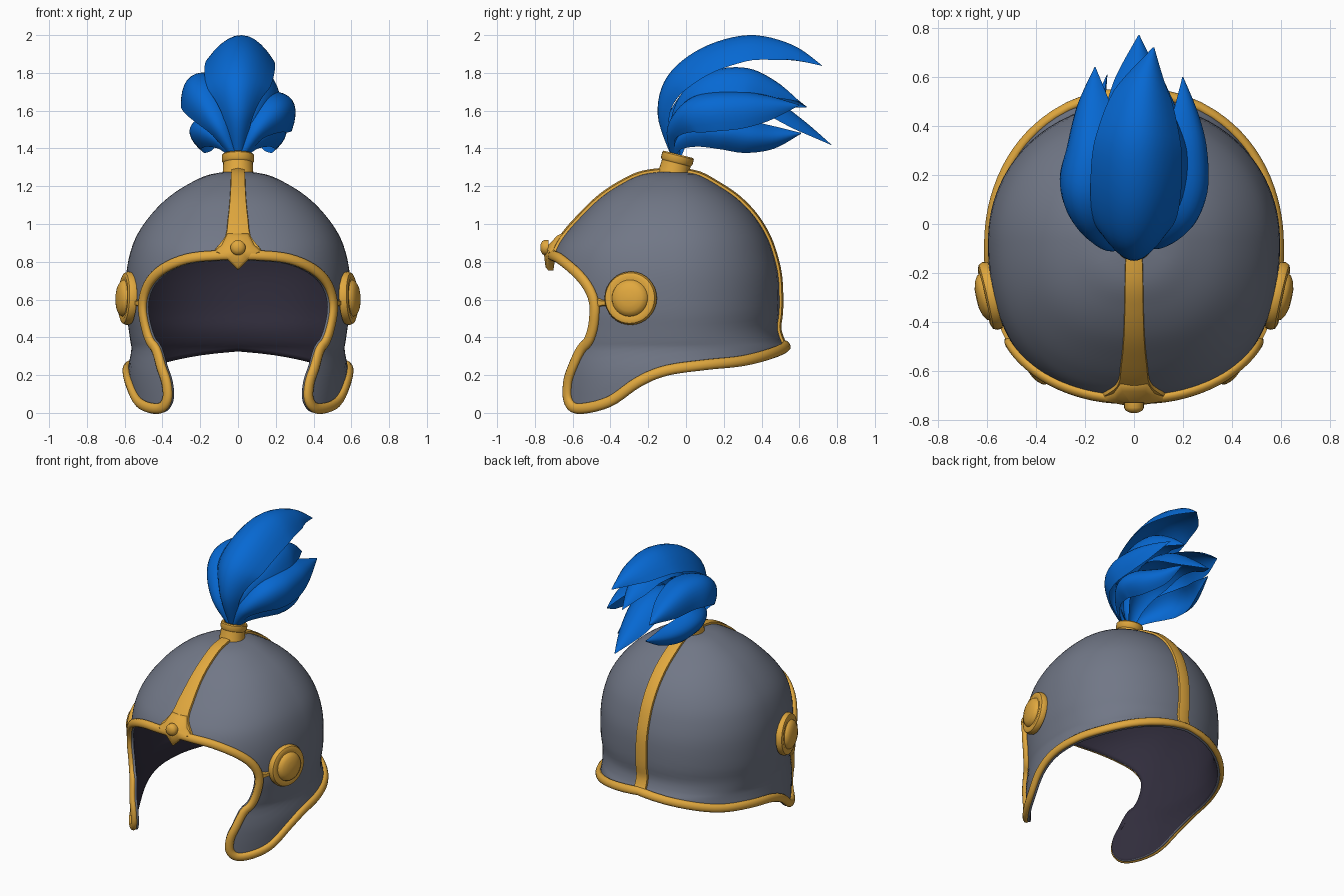
import bpy, bmesh, math
from mathutils import Vector, Matrix

cube = bpy.data.objects.get("Cube")
if cube:
    bpy.data.objects.remove(cube)


def material(name, rgb):
    m = bpy.data.materials.new(name)
    m.use_nodes = True
    m.diffuse_color = (*rgb, 1)
    m.node_tree.nodes["Principled BSDF"].inputs["Base Color"].default_value = (*rgb, 1)
    return m


STEEL = material("steel grey", (0.165, 0.185, 0.24))
DARK = material("dark lining", (0.03, 0.026, 0.045))
GOLD = material("gold trim", (0.75, 0.39, 0.048))
BLUE = material("plume blue", (0.002, 0.14, 0.65))
parts = []


def spline(pts, t):
    """Smooth interpolation through a list of tuples, t in 0..len-1."""
    n = len(pts) - 1
    i = max(0, min(int(t), n - 1))
    f = t - i
    a, b, c, d = (Vector(pts[max(0, min(n, k))]) for k in range(i - 1, i + 3))
    return b + 0.5 * f * (c - a + f * (2 * a - 5 * b + 4 * c - d + f * (3 * (b - c) + d - a)))


def add_mesh(name, bm, mats):
    me = bpy.data.meshes.new(name)
    bm.to_mesh(me)
    bm.free()
    for m in mats:
        me.materials.append(m)
    ob = bpy.data.objects.new(name, me)
    bpy.context.collection.objects.link(ob)
    parts.append(ob)
    return ob


def loft(name, rings, mat, closed=False):
    """Skin over a list of equal rings, either capped or joined end to end."""
    bm = bmesh.new()
    rows = [[bm.verts.new(p) for p in r] for r in rings]
    n = len(rows[0])
    for a, b in zip(rows, rows[1:] + rows[:1] if closed else rows[1:]):
        for i in range(n):
            bm.faces.new((a[i], a[(i + 1) % n], b[(i + 1) % n], b[i]))
    if not closed:
        bm.faces.new(rows[0])
        bm.faces.new(rows[-1])
    bmesh.ops.recalc_face_normals(bm, faces=bm.faces)
    return add_mesh(name, bm, [mat])


def lathe(name, profile, matrix, mat, sides=32):
    angles = [2 * math.pi * i / sides for i in range(sides)]
    rings = [[matrix @ Vector((r * math.cos(a), r * math.sin(a), h)) for a in angles] for r, h in profile]
    return loft(name, rings, mat)


# Helmet form: height, half width, front reach, back reach
CY = -0.07
ROWS = [(1.283, 0, 0, 0), (1.262, .15, .16, .13), (1.21, .265, .275, .23), (1.14, .37, .38, .335),
        (1.05, .46, .475, .425), (.95, .53, .565, .49), (.85, .57, .63, .53), (.72, .593, .66, .56),
        (.55, .593, .67, .565), (.45, .58, .67, .555), (.38, .57, .67, .575), (.33, .565, .67, .605),
        (.2, .585, .67, .62), (0, .57, .67, .62)]


def row_at(z):
    for i in range(len(ROWS) - 1):
        hi, lo = ROWS[i][0], ROWS[i + 1][0]
        if z >= lo:
            return i + (hi - z) / (hi - lo)
    return len(ROWS) - 1


def surface(theta, p):
    """Point on the helmet; theta runs from the front round to the back."""
    z, w, f, b = spline(ROWS, p)
    s, c = math.sin(theta), math.cos(theta)
    n, reach = (2.3, f) if c > 0 else (2.05, b)
    r = 0
    if min(w, reach) > 1e-4:
        r = (abs(s / w) ** n + abs(c / reach) ** n) ** (-1 / n)
    return Vector((r * s, CY - r * c, z))


def normal(theta, p, e=.02):
    around = surface(theta + e, p) - surface(theta - e, p)
    return around.cross(surface(theta, p - e) - surface(theta, p + e)).normalized()


def raised(theta, p, off):
    return surface(theta, p) + normal(theta, p) * off


# Rim: angle, height, and the angle its seam line heads for on the dome
RIM = [(0, .83, 0), (9, .83, 9), (24.5, .81, 24), (39.5, .74, 40), (49.5, .62, 52), (50, .5, 57),
       (46, .38, 61), (38.5, .26, 64), (34, .15, 67), (34.5, .07, 70), (41, .033, 73), (57, .07, 78),
       (72, .16, 85), (87, .22, 95), (107, .245, 110), (128, .265, 128), (148, .305, 148), (180, .35, 180)]
rim = [(math.radians(a), row_at(z), math.radians(t)) for a, z, t in RIM]
COLS, LEVELS = 85, 36
samples = [spline(rim, i * (len(rim) - 1) / COLS) for i in range(COLS + 1)]
edge = [surface(t, p) for t, p, _ in samples]

# Local directions on the rim: outward from the plate, and up onto the plate
frames = []
for i, (theta, p, _) in enumerate(samples):
    along = (edge[min(i + 1, COLS)] - edge[max(i - 1, 0)]).normalized()
    out = normal(theta, p)
    frames.append((out, out.cross(along).normalized()))

# Helmet shell: one half, mirrored, with a dark lining
bm = bmesh.new()
grid = []
for (theta, p, target), point, (out, inward) in zip(samples, edge, frames):
    col = [bm.verts.new(point - inward * .024)]
    for j in range(LEVELS + 1):
        k = j / LEVELS
        ease = 1 - (1 - k) ** 3
        col.append(bm.verts.new(surface(theta + (target - theta) * ease, p * (1 - k))))
    grid.append(col)
for a, b in zip(grid, grid[1:]):
    for j in range(LEVELS + 1):
        bm.faces.new((a[j], b[j], b[j + 1], a[j + 1]))
for v in grid[0] + grid[-1]:
    v.co.x = 0
bmesh.ops.remove_doubles(bm, verts=bm.verts, dist=0.0005)
shell = add_mesh("helmet_shell", bm, [STEEL, DARK])
mirror = shell.modifiers.new("mirror", "MIRROR")
mirror.use_clip = True
solid = shell.modifiers.new("thickness", "SOLIDIFY")
solid.thickness = 0.018
solid.offset = -1
solid.material_offset = 1

# Rim trim: an oval bead on the outer side of the whole edge
rings = []
for point, (out, inward) in zip(edge, frames):
    angles = [math.pi * k / 6 for k in range(12)]
    rings.append([point + inward * .028 * math.cos(a) + out * (.007 + .021 * math.sin(a)) for a in angles])
for v in rings[0] + rings[-1]:
    v.x = 0
rings += [[Vector((-v.x, v.y, v.z)) for v in r] for r in rings[-2:0:-1]]
loft("rim_trim", rings, GOLD, closed=True)


# Raised bands running over the dome
def band(name, p0, p1, widths, back):
    rings = []
    for i in range(37):
        t = i / 36
        p = p0 + (p1 - p0) * t
        hw = spline([(w, 0) for w in widths], t * (len(widths) - 1))[0]
        reach = spline(ROWS, p)[3 if back else 2]
        ring = []
        for u, off in ((-1, -.012), (-.88, .013), (0, .02), (.88, .013), (1, -.012)):
            th = math.atan2(hw * u, reach)
            ring.append(raised(math.pi - th if back else th, p, off))
        rings.append(ring)
    loft(name, rings, GOLD)


band("front_band", .5, row_at(.83), (.04, .041, .043, .048, .058, .075, .15), False)
band("back_band", .5, row_at(.35), (.044, .045, .045, .048), True)

# Brow plate with a pointed lower tip and a round stud
outline = [(0, .755), (.055, .81), (.13, .85), (.085, .89), (.055, .95),
           (-.055, .95), (-.085, .89), (-.13, .85), (-.055, .81)]
rings = []
for scale, depth in ((1, .02), (1, -.008), (.85, -.022), (.1, -.032)):
    rings.append([(x * scale, -.722 + depth + max(0, z - .86) * .7 * scale + abs(x) * .15,
                   .87 + (z - .87) * scale) for x, z in outline])
loft("brow_plate", rings, GOLD)
face_front = Matrix.Translation((0, -.737, .875)) @ Matrix.Rotation(math.pi / 2, 4, "X")
lathe("brow_stud", [(.04, -.01), (.04, .012), (.034, .024), (.018, .032), (.003, .034)],
      face_front, GOLD, 20)

# Ear discs, each with a small spur reaching the rim
disc = [(.125, -.012), (.138, -.008), (.142, .012), (.134, .03), (.118, .037), (.104, .033),
        (.097, .034), (.092, .047), (.07, .06), (.04, .068), (.003, .07)]
for side, label in ((1, "left"), (-1, "right")):
    spot = surface(math.radians(69), row_at(.61))
    turn = Vector((side * .97, -.22, .04)).to_track_quat("Z", "Y").to_matrix().to_4x4()
    place = Matrix.Translation((side * spot.x, spot.y, spot.z)) @ turn
    lathe(label + "_ear_disc", disc, place, GOLD)
    rings = []
    for angle, hw in ((60, .018), (55, .018), (52, .03), (49.5, .05)):
        ring = [raised(math.radians(angle), row_at(.585 + u * hw), off)
                for u, off in ((-1, -.008), (-.6, .014), (.6, .014), (1, -.008))]
        rings.append([(side * v.x, v.y, v.z) for v in ring])
    loft(label + "_ear_spur", rings, GOLD)

# Plume socket
tilt = Matrix.Translation((0, -.066, 1.265)) @ Matrix.Rotation(math.radians(-14), 4, "X")
lathe("plume_socket", [(.084, -.01), (.08, .02), (.078, .06), (.086, .07),
                       (.086, .1), (.08, .107), (.066, .107), (.06, .085)], tilt, GOLD)

# Plume feathers: cupped leaves swept along curved spines
TAPER = [(s, 0) for s in (.17, .46, .87, 1, .95, .64, .02)]
HEART = Vector((0, .3, 1.45))


def feather(name, pts, width, cup=.75):
    rings = []
    steps = 36
    us = [k / 5 - 1 for k in range(11)]
    for i in range(steps + 1):
        t = i * (len(pts) - 1) / steps
        pos = spline(pts, t)
        tan = (spline(pts, min(t + .05, 6)) - spline(pts, max(t - .05, 0))).normalized()
        out = pos - HEART
        out = (out - tan * out.dot(tan)).normalized()
        across = tan.cross(out)
        w = max(.003, width * spline(TAPER, t)[0])
        ring = [pos + across * w * u - out * w * cup * u * u for u in us]
        ring += [pos + across * w * u - out * w * (cup * u * u + .3 * (1 - u * u)) for u in us[-2:0:-1]]
        rings.append(ring)
    loft(name, rings, BLUE)


feather("top_feather", [(0, -.08, 1.36), (0, -.15, 1.58), (0, -.1, 1.78), (.01, .08, 1.93),
                        (.02, .33, 2.0), (.04, .56, 1.95), (.08, .72, 1.84)], .185)
feather("upper_right_feather", [(-.02, -.08, 1.36), (-.11, -.11, 1.52), (-.21, -.02, 1.68), (-.25, .12, 1.77),
                                (-.23, .3, 1.78), (-.2, .5, 1.71), (-.16, .64, 1.62)], .135)
feather("upper_left_feather", [(.02, -.08, 1.36), (.11, -.1, 1.5), (.22, -.02, 1.61), (.28, .12, 1.65),
                               (.28, .3, 1.66), (.25, .45, 1.65), (.2, .6, 1.63)], .13)
feather("inner_left_feather", [(.01, -.05, 1.36), (.06, -.08, 1.55), (.1, 0, 1.72), (.12, .15, 1.81),
                               (.12, .33, 1.82), (.1, .48, 1.75), (.08, .6, 1.65)], .14)
feather("middle_feather", [(0, -.04, 1.36), (0, 0, 1.5), (0, .1, 1.64), (.01, .28, 1.71),
                           (.02, .45, 1.67), (.02, .62, 1.55), (.02, .77, 1.42)], .15, .6)
for side, label in ((1, "left"), (-1, "right")):
    low = [(.03, -.07, 1.36), (.1, -.05, 1.44), (.2, .05, 1.5), (.255, .18, 1.5),
           (.235, .33, 1.47), (.17, .48, 1.46), (.11, .61, 1.48)]
    feather("lower_" + label + "_feather", [(x * side, y, z) for x, y, z in low], .095)

# Smooth shading with crisp edges
bpy.ops.object.select_all(action="DESELECT")
for ob in parts:
    ob.select_set(True)
bpy.context.view_layer.objects.active = shell
bpy.ops.object.shade_smooth_by_angle(angle=math.radians(40))
